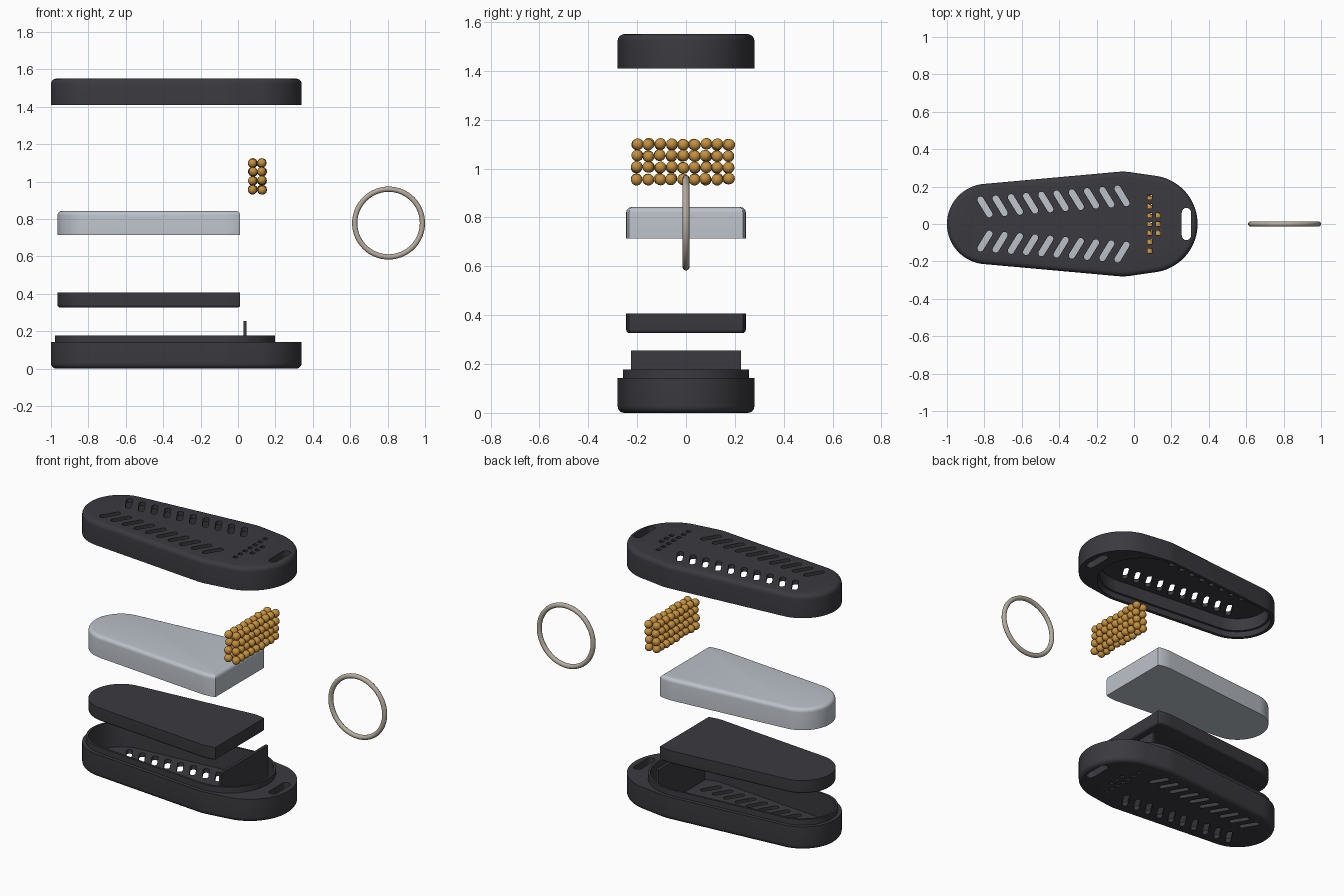
import bpy, bmesh, math, random
from mathutils import Matrix, Vector

if "Cube" in bpy.data.objects:
    bpy.data.objects.remove(bpy.data.objects["Cube"])

random.seed(4)


def material(name, rgb):
    m = bpy.data.materials.new(name)
    m.diffuse_color = (*rgb, 1)
    m.use_nodes = True
    m.node_tree.nodes["Principled BSDF"].inputs["Base Color"].default_value = m.diffuse_color
    return m


DARK = material("dark_plastic", (0.043, 0.042, 0.050))
LIGHT = material("pale_grey", (0.50, 0.54, 0.59))
AMBER = material("amber", (0.56, 0.28, 0.05))
METAL = material("warm_metal", (0.46, 0.41, 0.34))

# Plan outlines are hulls around circles given as (centre x, radius)
POCKET = [(-0.785, 0.215), (-0.06, 0.28)]
BODY = POCKET + [(0.08, 0.26)]
STEPS = 128


def outline(circles, inset, z, clip=None):
    pts = []
    for i in range(STEPS):
        a = 2 * math.pi * (i + 0.5) / STEPS
        c, r = max(circles, key=lambda k: k[0] * math.cos(a) + k[1])
        x = c + (r - inset) * math.cos(a)
        if clip is not None:
            x = min(x, clip - inset)
        pts.append((x, (r - inset) * math.sin(a), z))
    return pts


def finish(name, bm, mat, angle=30):
    bmesh.ops.recalc_face_normals(bm, faces=bm.faces)
    mesh = bpy.data.meshes.new(name)
    bm.to_mesh(mesh)
    bm.free()
    mesh.materials.append(mat)
    obj = bpy.data.objects.new(name, mesh)
    bpy.context.collection.objects.link(obj)
    smooth(obj, angle)
    return obj


def smooth(obj, angle=30):
    bpy.ops.object.select_all(action='DESELECT')
    obj.select_set(True)
    bpy.context.view_layer.objects.active = obj
    bpy.ops.object.shade_smooth_by_angle(angle=math.radians(angle))


def loft(bm, rings):
    """Skin a stack of matching loops and cap both ends."""
    loops = [[bm.verts.new(p) for p in ring] for ring in rings]
    for a, b in zip(loops, loops[1:]):
        for i in range(len(a)):
            j = (i + 1) % len(a)
            bm.faces.new((a[i], a[j], b[j], b[i]))
    bm.faces.new(loops[0])
    bm.faces.new(loops[-1])


def fillet(r, n=5):
    """(inset, height) pairs from the flat face to the straight wall."""
    return [(r * (1 - math.sin(t)), r * (1 - math.cos(t)))
            for t in [math.pi / 2 * k / n for k in range(n + 1)]]


def stadium(bm, cx, cy, dx, dy, width, z0, z1):
    """Upright rounded slot; (dx, dy) joins its two end centres."""
    a0 = math.atan2(dy, dx)
    ring = []
    for sign in (1, -1):
        for k in range(9):
            a = a0 - math.pi / 2 + math.pi * k / 8 + (0 if sign > 0 else math.pi)
            ring.append((cx + sign * dx / 2 + width / 2 * math.cos(a),
                         cy + sign * dy / 2 + width / 2 * math.sin(a)))
    loft(bm, [[(x, y, z) for x, y in ring] for z in (z0, z1)])


def box(bm, cx, cy, cz, sx, sy, sz):
    bmesh.ops.create_cube(bm, size=1, matrix=Matrix.Translation((cx, cy, cz))
                          @ Matrix.Diagonal((sx, sy, sz, 1)))


def perforate(obj, z0, z1):
    """Cut the vents, small square holes and ring slot through a shell."""
    bm = bmesh.new()
    for i in range(10):
        t = i / 9
        x, y = -0.797 + 0.733 * t, 0.091 + 0.059 * t
        for s in (1, -1):
            stadium(bm, x, s * y, 0.047, -0.077 * s, 0.034, z0, z1)
    for x, n in ((0.083, 3), (0.13, 1)):
        for k in range(-n, n + 1):
            box(bm, x, k * 0.048, (z0 + z1) / 2, 0.024, 0.024, z1 - z0)
    stadium(bm, 0.28, 0, 0, 0.122, 0.05, z0, z1)
    cutter = finish("hole_cutter", bm, DARK)
    cutter.hide_render = True
    mod = obj.modifiers.new("holes", 'BOOLEAN')
    mod.object = cutter
    mod.operation = 'DIFFERENCE'
    mod.solver = 'EXACT'
    deps = bpy.context.evaluated_depsgraph_get()
    mesh = bpy.data.meshes.new_from_object(obj.evaluated_get(deps))
    obj.modifiers.clear()
    obj.data = mesh
    bpy.data.objects.remove(cutter)
    smooth(obj)


# Bottom shell: rounded base, raised lip and hollow pocket
bm = bmesh.new()
rings = [outline(BODY, d, h) for d, h in fillet(0.028)]
rings.append(outline(BODY, 0, 0.142))
rings += [outline(POCKET, d, z) for d, z in
          ((0.022, 0.142), (0.022, 0.177), (0.035, 0.177), (0.035, 0.025))]
loft(bm, rings)
bottom = finish("bottom_shell", bm, DARK)
perforate(bottom, -0.05, 0.3)

# Divider standing across the pocket
bm = bmesh.new()
box(bm, 0.037, 0, 0.139, 0.017, 0.45, 0.232)
finish("divider", bm, DARK)

# Top shell: rounded top with a stepped recess below
bm = bmesh.new()
rings = [outline(BODY, d, 1.55 - h) for d, h in fillet(0.028)]
rings.append(outline(BODY, 0, 1.41))
rings += [outline(POCKET, d, z) for d, z in
          ((0.021, 1.41), (0.021, 1.446), (0.035, 1.446), (0.035, 1.525))]
loft(bm, rings)
top = finish("top_shell", bm, DARK)
perforate(top, 1.3, 1.65)

# Dark insert, rounded along its lower edge
bm = bmesh.new()
rings = [outline(POCKET, 0.035 + d, 0.326 + h, 0.047) for d, h in fillet(0.015)]
rings.append(outline(POCKET, 0.035, 0.407, 0.047))
loft(bm, rings)
finish("dark_insert", bm, DARK)

# Pale insert, rounded along its upper edge
bm = bmesh.new()
rings = [outline(POCKET, 0.035 + d, 0.842 - h, 0.047) for d, h in fillet(0.022)]
rings.append(outline(POCKET, 0.035, 0.713, 0.047))
loft(bm, rings)
finish("pale_insert", bm, LIGHT)

# Block of loosely stacked beads
bm = bmesh.new()
for x in (0.079, 0.128):
    for j in range(9):
        for k in range(4):
            pos = Vector((x, -0.2 + 0.0468 * j, 0.957 + 0.0475 * k))
            pos += Vector([random.uniform(-0.003, 0.003) for _ in range(3)])
            bmesh.ops.create_uvsphere(bm, u_segments=20, v_segments=12, radius=0.0235,
                                      matrix=Matrix.Translation(pos))
finish("beads", bm, AMBER, 60)

# Carry ring
bpy.ops.mesh.primitive_torus_add(location=(0.805, 0, 0.778), rotation=(math.pi / 2, 0, 0),
                                 major_radius=0.181, minor_radius=0.014,
                                 major_segments=72, minor_segments=16)
ring = bpy.context.object
ring.name = "carry_ring"
ring.data.materials.append(METAL)
smooth(ring, 60)
